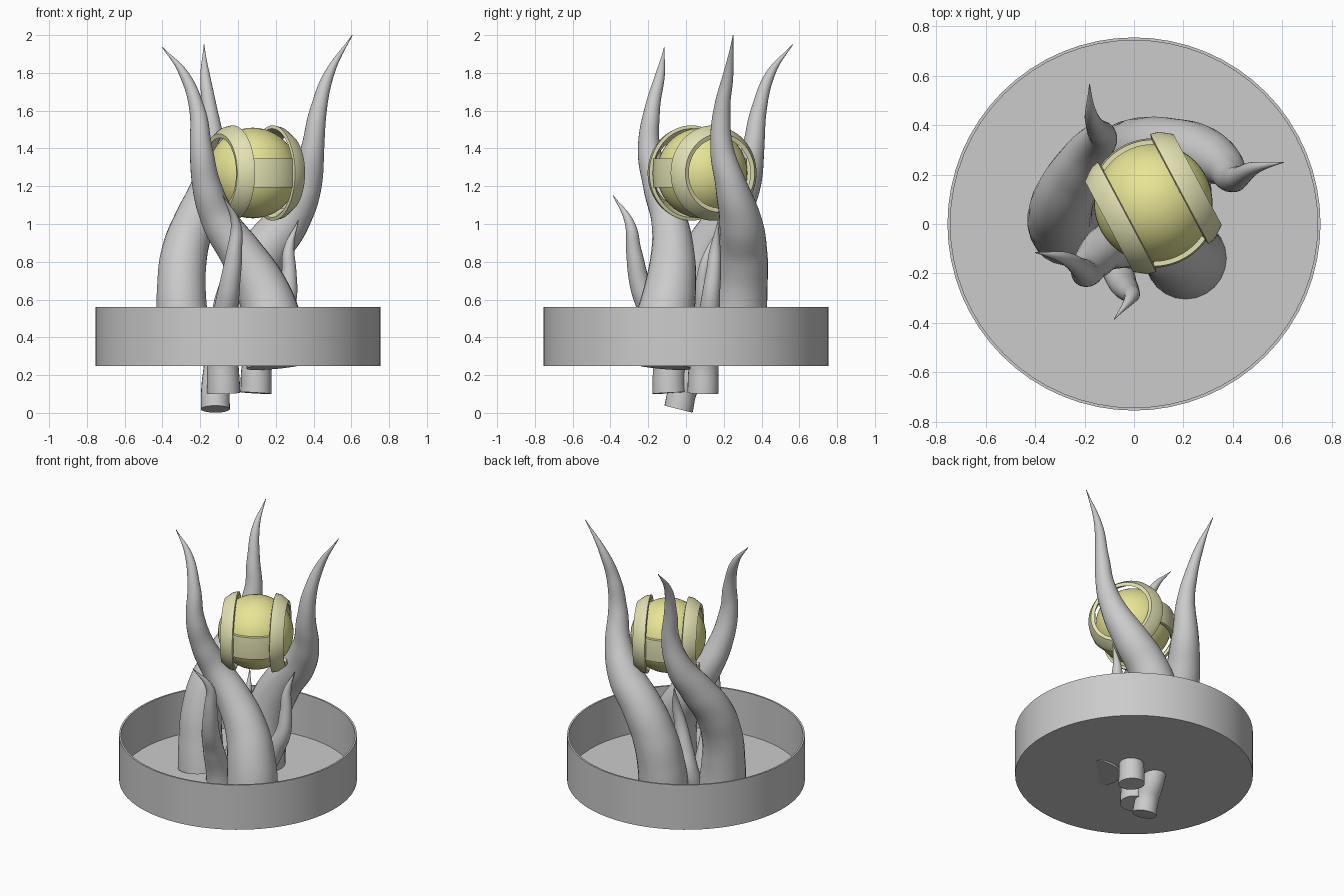
import bpy, bmesh, math
from mathutils import Vector, Matrix

if "Cube" in bpy.data.objects:
    bpy.data.objects.remove(bpy.data.objects["Cube"])


def material(name, rgb):
    m = bpy.data.materials.new(name)
    m.diffuse_color = (*rgb, 1)
    m.use_nodes = True
    m.node_tree.nodes["Principled BSDF"].inputs["Base Color"].default_value = m.diffuse_color
    return m


def shade(ob, angle=35):
    bpy.ops.object.select_all(action='DESELECT')
    ob.select_set(True)
    bpy.context.view_layer.objects.active = ob
    bpy.ops.object.shade_smooth_by_angle(angle=math.radians(angle))


def lathe(name, profile, steps=64, start=0, sweep=2 * math.pi, matrix=None, mat=None):
    """Revolve a closed (radius, height) profile around z; cap the ends of a partial sweep."""
    bm = bmesh.new()
    full = sweep > 6.28
    count = steps if full else steps + 1
    rings = []
    for i in range(count):
        a = start + sweep * i / steps
        rings.append([bm.verts.new((r * math.cos(a), r * math.sin(a), h)) for r, h in profile])
    n = len(profile)
    for i in range(steps):
        p, q = rings[i], rings[(i + 1) % count]
        for j in range(n):
            k = (j + 1) % n
            bm.faces.new((p[j], q[j], q[k], p[k]))
    if not full:
        bm.faces.new(rings[0])
        bm.faces.new(rings[-1][::-1])
    bmesh.ops.remove_doubles(bm, verts=bm.verts, dist=1e-5)
    bmesh.ops.recalc_face_normals(bm, faces=bm.faces)
    if matrix:
        bm.transform(matrix)
    me = bpy.data.meshes.new(name)
    bm.to_mesh(me)
    bm.free()
    ob = bpy.data.objects.new(name, me)
    bpy.context.collection.objects.link(ob)
    if mat:
        me.materials.append(mat)
    shade(ob)
    return ob


def tentacle(name, points):
    """Tapered tube through (x, y, z, radius) points."""
    cu = bpy.data.curves.new(name, 'CURVE')
    cu.dimensions = '3D'
    cu.bevel_depth = 1
    cu.bevel_resolution = 10
    cu.resolution_u = 10
    cu.use_fill_caps = True
    sp = cu.splines.new('BEZIER')
    sp.radius_interpolation = 'CARDINAL'
    sp.bezier_points.add(len(points) - 1)
    for bp, (x, y, z, r) in zip(sp.bezier_points, points):
        bp.co = (x, y, z)
        bp.radius = r
        bp.handle_left_type = bp.handle_right_type = 'AUTO'
    ob = bpy.data.objects.new(name, cu)
    bpy.context.collection.objects.link(ob)
    bpy.ops.object.select_all(action='DESELECT')
    ob.select_set(True)
    bpy.context.view_layer.objects.active = ob
    bpy.ops.object.convert(target='MESH')
    shade(bpy.context.view_layer.objects.active, 50)


# Shallow open dish with a thin wall and floor
lathe("dish", [(0, 0.247), (0.755, 0.247), (0.755, 0.56), (0.743, 0.56),
               (0.743, 0.262), (0, 0.262)])

# Three tall tentacles twisting around the orb
tentacle("tall_tentacle_front", [
    (0.21, -0.14, 0.25, 0.165), (0.19, -0.12, 0.45, 0.156), (0.13, -0.085, 0.65, 0.138),
    (0.02, -0.07, 0.84, 0.116), (-0.10, -0.09, 1.02, 0.095), (-0.165, -0.15, 1.2, 0.077),
    (-0.195, -0.195, 1.4, 0.06), (-0.215, -0.18, 1.6, 0.042), (-0.29, -0.135, 1.8, 0.024),
    (-0.40, -0.115, 1.935, 0.002)])
tentacle("tall_tentacle_right", [
    (-0.01, 0.26, 0.262, 0.16), (0.0, 0.272, 0.45, 0.152), (0.04, 0.29, 0.65, 0.142),
    (0.13, 0.30, 0.84, 0.131), (0.268, 0.287, 1.02, 0.113), (0.358, 0.24, 1.2, 0.085),
    (0.395, 0.19, 1.4, 0.062), (0.425, 0.19, 1.6, 0.045), (0.485, 0.225, 1.8, 0.026),
    (0.605, 0.25, 2.0, 0.002)])
tentacle("tall_tentacle_left", [
    (-0.27, -0.015, 0.268, 0.152), (-0.29, 0.0, 0.45, 0.14), (-0.30, 0.03, 0.65, 0.13),
    (-0.285, 0.1, 0.84, 0.123), (-0.23, 0.21, 1.02, 0.108), (-0.165, 0.31, 1.2, 0.085),
    (-0.13, 0.355, 1.4, 0.06), (-0.15, 0.385, 1.6, 0.042), (-0.175, 0.45, 1.8, 0.024),
    (-0.18, 0.565, 1.95, 0.002)])

# Three small tentacles whose stubs come out under the dish
tentacle("small_tentacle_front", [
    (-0.075, -0.09, 0.105, 0.088), (-0.08, -0.10, 0.3, 0.08), (-0.07, -0.17, 0.5, 0.067),
    (-0.045, -0.24, 0.67, 0.056), (-0.02, -0.275, 0.85, 0.042), (-0.012, -0.297, 1.0, 0.026),
    (-0.08, -0.385, 1.15, 0.002)])
tentacle("small_tentacle_right", [
    (0.095, 0.09, 0.105, 0.083), (0.105, 0.095, 0.27, 0.077), (0.19, 0.12, 0.45, 0.064),
    (0.26, 0.13, 0.6, 0.05), (0.27, 0.145, 0.74, 0.04), (0.27, 0.155, 0.87, 0.028),
    (0.32, 0.17, 1.02, 0.002)])
tentacle("small_tentacle_left", [
    (-0.12, -0.04, 0.02, 0.077), (-0.12, -0.015, 0.12, 0.075), (-0.11, 0.06, 0.23, 0.073),
    (-0.10, 0.11, 0.36, 0.066), (-0.06, 0.10, 0.52, 0.054), (-0.02, 0.09, 0.68, 0.04),
    (0.0, 0.11, 0.82, 0.025), (-0.02, 0.16, 0.96, 0.002)])

# Orb
center = Vector((0.078, 0.085, 1.27))
orb_mat = material("orb_yellow", (0.80, 0.78, 0.30))
cage_mat = material("cage_cream", (0.77, 0.76, 0.45))
bpy.ops.mesh.primitive_uv_sphere_add(segments=48, ring_count=24, radius=0.24, location=center)
orb = bpy.context.object
orb.name = "orb"
orb.data.materials.append(orb_mat)
shade(orb)

# Cage: two bevelled upright rings and two belt plates joining them
turn = math.radians(28)
band = [(0.235, 0.115), (0.252, 0.12), (0.244, 0.155), (0.208, 0.203),
        (0.185, 0.198), (0.225, 0.125)]
for side, angle in (("right", 90), ("left", -90)):
    place = (Matrix.Translation(center) @ Matrix.Rotation(turn, 4, 'Z')
             @ Matrix.Rotation(math.radians(angle), 4, 'Y'))
    lathe("cage_ring_" + side, band, matrix=place, mat=cage_mat)
belt = [(0.236, -0.076), (0.256, -0.076), (0.262, 0), (0.256, 0.076), (0.236, 0.076)]
for side, angle in (("front", -90), ("back", 90)):
    lathe("cage_belt_" + side, belt, steps=16, start=turn + math.radians(angle - 28),
          sweep=math.radians(56), matrix=Matrix.Translation(center), mat=cage_mat)
